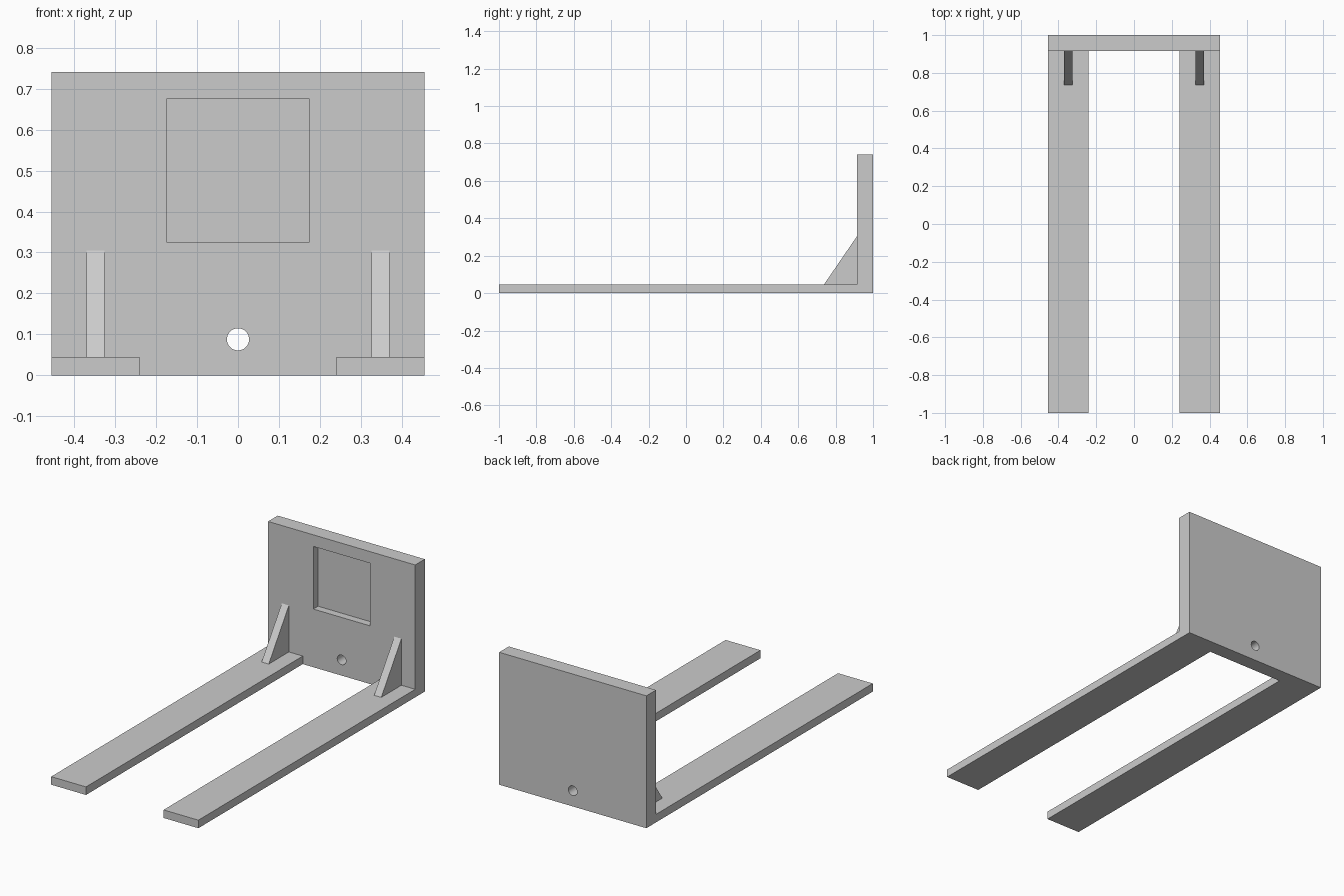
import bpy
import bmesh

default = bpy.data.objects.get("Cube")
if default:
    bpy.data.objects.remove(default, do_unlink=True)

HALF_WIDTH = 0.455
HEIGHT = 0.74
WALL_FRONT = 0.915
FORK_INNER = 0.24
FORK_TOP = 0.045

grey = bpy.data.materials.new("plain grey")
grey.use_nodes = True
COLOUR = (0.6, 0.6, 0.6, 1)
grey.diffuse_color = COLOUR
grey.node_tree.nodes["Principled BSDF"].inputs["Base Color"].default_value = COLOUR


def prism(name, profile, depth):
    """Extrude a flat polygon of 3D points along the depth vector."""
    bm = bmesh.new()
    face = bm.faces.new([bm.verts.new(p) for p in profile])
    result = bmesh.ops.extrude_face_region(bm, geom=[face], use_keep_orig=True)
    moved = [v for v in result["geom"] if isinstance(v, bmesh.types.BMVert)]
    bmesh.ops.translate(bm, verts=moved, vec=depth)
    bmesh.ops.recalc_face_normals(bm, faces=bm.faces)
    mesh = bpy.data.meshes.new(name)
    bm.to_mesh(mesh)
    bm.free()
    mesh.materials.append(grey)
    obj = bpy.data.objects.new(name, mesh)
    bpy.context.collection.objects.link(obj)
    return obj


def box(name, x0, x1, y0, y1, z0, z1):
    return prism(name, [(x0, y0, z0), (x1, y0, z0), (x1, y0, z1), (x0, y0, z1)],
                 (0, y1 - y0, 0))


def carve(target, cutter):
    mod = target.modifiers.new(cutter.name, 'BOOLEAN')
    mod.operation = 'DIFFERENCE'
    mod.solver = 'EXACT'
    mod.object = cutter
    cutter.hide_render = True
    cutter.hide_set(True)


# Upright plate and both forks as one bent sheet, seen from the side
frame = prism("fork_frame", [
    (-HALF_WIDTH, -1, 0), (-HALF_WIDTH, 1, 0), (-HALF_WIDTH, 1, HEIGHT),
    (-HALF_WIDTH, WALL_FRONT, HEIGHT), (-HALF_WIDTH, WALL_FRONT, FORK_TOP),
    (-HALF_WIDTH, -1, FORK_TOP)], (2 * HALF_WIDTH, 0, 0))

# Gap between the forks
carve(frame, box("fork_gap_cutter", -FORK_INNER, FORK_INNER,
                 -1.1, WALL_FRONT, -0.1, FORK_TOP + 0.05))

# Square recess in the front of the plate
carve(frame, box("recess_cutter", -0.175, 0.175,
                 WALL_FRONT - 0.1, WALL_FRONT + 0.042, 0.325, 0.675))

# Round hole through the plate
bpy.ops.mesh.primitive_cylinder_add(vertices=48, radius=0.027, depth=0.4,
                                    location=(0, 0.96, 0.088),
                                    rotation=(1.570796, 0, 0))
hole = bpy.context.object
hole.name = "hole_cutter"
hole.data.materials.append(grey)
carve(frame, hole)

# Apply the cuts, then remove the cutters
bpy.context.view_layer.update()
graph = bpy.context.evaluated_depsgraph_get()
cut_mesh = bpy.data.meshes.new_from_object(frame.evaluated_get(graph))
cutters = [m.object for m in frame.modifiers]
frame.modifiers.clear()
frame.data = cut_mesh
for cutter in cutters:
    bpy.data.objects.remove(cutter, do_unlink=True)

# Smooth only the wall of the hole
bpy.ops.object.select_all(action='DESELECT')
frame.select_set(True)
bpy.context.view_layer.objects.active = frame
bpy.ops.object.shade_smooth_by_angle()

# Triangular braces between each fork and the plate
for side, x in (("left", 0.326), ("right", -0.37)):
    prism(side + "_brace", [(x, 0.737, FORK_TOP), (x, WALL_FRONT, FORK_TOP),
                            (x, WALL_FRONT, 0.305)], (0.044, 0, 0))
